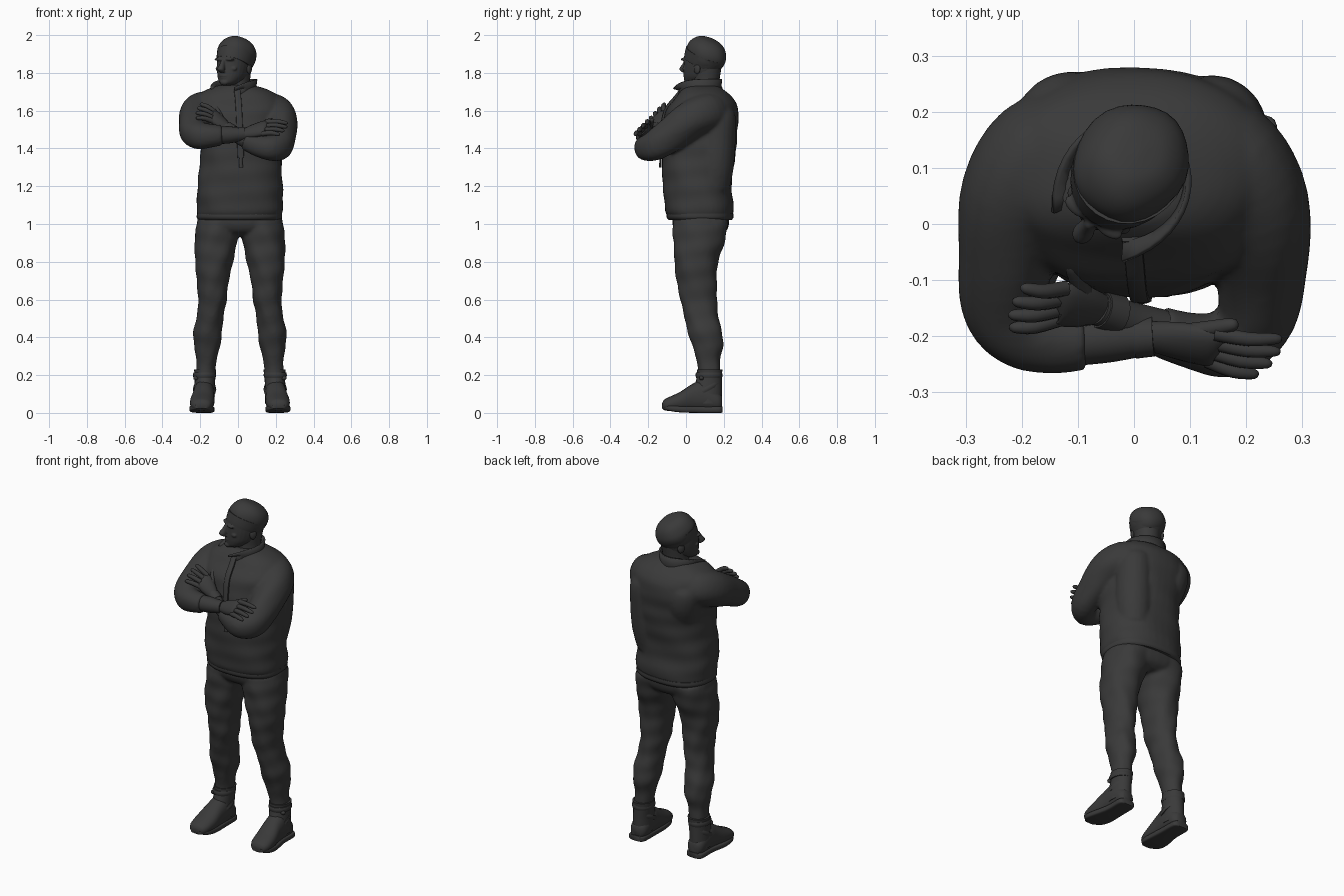
import bpy, bmesh, math
from mathutils import Vector, Matrix

default = bpy.data.objects.get("Cube")
if default:
    bpy.data.objects.remove(default)

X, Y, Z = Vector((1, 0, 0)), Vector((0, 1, 0)), Vector((0, 0, 1))

charcoal = bpy.data.materials.new("charcoal")
charcoal.use_nodes = True
shade = (0.042, 0.042, 0.042, 1)
charcoal.diffuse_color = shade
charcoal.node_tree.nodes["Principled BSDF"].inputs["Base Color"].default_value = shade


def select(objects):
    bpy.ops.object.select_all(action='DESELECT')
    for obj in objects:
        obj.select_set(True)
    bpy.context.view_layer.objects.active = objects[0]


def finish(name, bm, matrix=None):
    """Turn a bmesh into a smooth shaded object."""
    if matrix:
        bmesh.ops.transform(bm, matrix=matrix, verts=bm.verts)
    bmesh.ops.recalc_face_normals(bm, faces=bm.faces)
    mesh = bpy.data.meshes.new(name)
    bm.to_mesh(mesh)
    bm.free()
    mesh.materials.append(charcoal)
    obj = bpy.data.objects.new(name, mesh)
    bpy.context.collection.objects.link(obj)
    select([obj])
    bpy.ops.object.shade_smooth_by_angle(angle=math.radians(50))
    return obj


def fuse(name, objects, voxel=.01, iterations=4):
    """Join overlapping parts into one soft surface."""
    select(objects)
    bpy.ops.object.join()
    objects[0].name = name
    remesh = objects[0].modifiers.new("fuse", 'REMESH')
    remesh.mode = 'VOXEL'
    remesh.voxel_size = voxel
    remesh.use_smooth_shade = True
    soften = objects[0].modifiers.new("soften", 'SMOOTH')
    soften.iterations = iterations


def spline(stations, steps):
    """Catmull-Rom interpolation through centre and radii together."""
    pts = [Vector(s) for s in stations]
    out = []
    for i in range(len(pts) - 1):
        a, b, c, d = pts[max(i - 1, 0)], pts[i], pts[i + 1], pts[min(i + 2, len(pts) - 1)]
        for k in range(steps):
            t = k / steps
            out.append(b + (c - a) * t / 2 + (a * 2 - b * 5 + c * 4 - d) * t * t / 2
                       + (b * 3 - a - c * 3 + d) * t ** 3 / 2)
    return out + [pts[-1]]


def loft(name, stations, ref=X, axis=None, power=2, sides=20, steps=4, fold=0, matrix=None):
    """Skin through stations (x, y, z, radius along ref, other radius); fold adds cloth creases."""
    rows = spline(stations, steps)
    centres = [Vector(r[:3]) for r in rows]
    bm = bmesh.new()
    rings = []
    for i, row in enumerate(rows):
        t = axis or (centres[min(i + 1, len(rows) - 1)] - centres[max(i - 1, 0)]).normalized()
        u = (ref - t * ref.dot(t)).normalized()
        v = t.cross(u)
        ring = []
        for k in range(sides):
            a = math.tau * k / sides
            c, s = math.cos(a), math.sin(a)
            crease = 1 + fold * math.sin(a * 2 + row[2] * 41) * math.sin(a * 3 - row[2] * 17)
            c = math.copysign(abs(c) ** (2 / power), c) * crease
            s = math.copysign(abs(s) ** (2 / power), s) * crease
            ring.append(bm.verts.new(centres[i] + u * c * max(row[3], .001) + v * s * max(row[4], .001)))
        rings.append(ring)
    for low, high in zip(rings, rings[1:]):
        for k in range(sides):
            n = (k + 1) % sides
            bm.faces.new((low[k], low[n], high[n], high[k]))
    bm.faces.new(rings[0])
    bm.faces.new(rings[-1])
    return finish(name, bm, matrix)


def blob(name, centre, radii, matrix=None):
    bm = bmesh.new()
    bmesh.ops.create_uvsphere(bm, u_segments=16, v_segments=10, radius=1,
                              matrix=Matrix.Translation(centre) @ Matrix.Diagonal((*radii, 1)))
    return finish(name, bm, matrix)


def hand(name, wrist, knuckles, tips, thumb):
    """Palm, four fingers and a thumb; knuckles and tips are (top, bottom) pairs."""
    wrist, thumb = Vector(wrist), Vector(thumb)
    (k0, k1), (t0, t1) = [tuple(map(Vector, pair)) for pair in (knuckles, tips)]
    middle = (k0 + k1) / 2
    across = (k1 - k0).normalized()
    palm = [(*wrist, .03, .024), (*wrist.lerp(middle, .5), .043, .025),
            (*middle, .047, .021), (*middle.lerp((t0 + t1) / 2, .15), .036, .01)]
    loft(name + "_palm", palm, ref=across, sides=14)
    for i, finger in enumerate(("index", "middle", "ring", "little")):
        base, tip = k0.lerp(k1, i / 3), t0.lerp(t1, i / 3)
        tip += (tip - base) * .2 * math.sin(math.pi * (i + .5) / 4)
        bend = base.lerp(tip, .5) + Vector((0, -.005, .006))
        loft(f"{name}_{finger}_finger",
             [(*base, .014, .014), (*bend, .013, .013), (*base.lerp(tip, .9), .01, .01), (*tip, .004, .004)],
             ref=across, sides=10, steps=3)
    root = wrist.lerp(k0, .35)
    loft(name + "_thumb", [(*root, .018, .018), (*root.lerp(thumb, .55), .015, .015),
                           (*root.lerp(thumb, .92), .012, .012), (*thumb, .003, .003)],
         ref=across, sides=10, steps=3)


# Jacket with crossed sleeves and broad shoulder blades
jacket = [(.01, .075, 1.04, .222, .172), (.01, .07, 1.08, .228, .182), (.01, .06, 1.2, .226, .182),
          (.015, .065, 1.35, .214, .194), (.01, .072, 1.48, .216, .201), (.005, .085, 1.6, .236, .192),
          (0, .095, 1.67, .222, .15), (-.005, .09, 1.71, .165, .112), (-.01, .085, 1.735, .09, .08)]
right_arm = [(-.1, .15, 1.6, .09, .1), (-.165, .118, 1.6, .104, .109), (-.212, .05, 1.58, .103, .099),
             (-.228, -.05, 1.535, .089, .085), (-.232, -.14, 1.488, .078, .079), (-.2, -.19, 1.468, .073, .069),
             (-.14, -.208, 1.468, .062, .06), (-.085, -.208, 1.47, .054, .052)]
left_arm = [(.11, .15, 1.59, .1, .1), (.17, .105, 1.588, .108, .108), (.215, .03, 1.555, .102, .1),
            (.226, -.07, 1.48, .092, .083), (.22, -.16, 1.418, .082, .072), (.17, -.213, 1.402, .068, .062),
            (.1, -.208, 1.415, .057, .05), (.04, -.19, 1.44, .049, .045)]
fuse("jacket", [
    loft("jacket_body", jacket, axis=Z, power=2.4, sides=40, steps=8, fold=.018),
    loft("left_blade", [(.12, .14, 1.18, .09, .09), (.132, .153, 1.3, .1, .1), (.137, .163, 1.45, .1, .1),
                        (.135, .165, 1.58, .096, .096), (.1, .14, 1.66, .07, .07)], axis=Z),
    loft("right_blade", [(-.09, .14, 1.4, .09, .09), (-.105, .168, 1.5, .1, .1),
                         (-.115, .165, 1.6, .1, .1), (-.1, .14, 1.66, .07, .07)], axis=Z),
    loft("right_sleeve", right_arm, ref=Z, sides=24, fold=.025),
    loft("left_sleeve", left_arm, ref=Z, sides=24, fold=.025)])
loft("jacket_hem", [(.01, .075, 1.022, .216, .168), (.01, .075, 1.035, .226, .177), (.01, .075, 1.055, .225, .177)],
     axis=Z, power=2.4, sides=40, steps=3, fold=.012)
placket = [(x, y - ry - .003, z, .017, .008) for x, y, z, rx, ry in jacket if 1.3 < z < 1.72]
loft("zip_placket", placket, power=4, sides=12)
loft("zip_pull", [(.015, -.134, 1.35, .008, .006), (.015, -.137, 1.3, .011, .006)], sides=8)

# Trousers: seat and both legs in one, with boots below
trousers = [loft("trouser_seat", [(.01, .085, .935, .09, .09), (.01, .08, .96, .18, .132), (.01, .078, 1.0, .227, .15),
                                  (.01, .078, 1.05, .215, .15)], axis=Z, power=2.4, sides=28)]
leg = [(.115, .078, 1.02, .11, .147), (.123, .072, .93, .114, .14), (.138, .054, .8, .101, .116),
       (.143, .058, .7, .085, .107), (.145, .066, .6, .076, .098), (.157, .08, .52, .071, .091),
       (.17, .1, .43, .076, .091), (.172, .114, .36, .07, .083), (.178, .118, .28, .054, .063),
       (.182, .124, .2, .05, .058)]
for name, side in (("left", 1), ("right", -1)):
    mirror = Matrix.Translation((.01, 0, 0)) @ Matrix.Diagonal((side, 1, 1, 1))
    trousers.append(loft(name + "_leg", leg, axis=Z, power=2.1, sides=28, steps=8, fold=.04, matrix=mirror))
    loft(name + "_boot_shaft", [(.19, .115, .05, .056, .075), (.188, .116, .13, .054, .074),
                                (.184, .124, .19, .055, .066), (.184, .126, .23, .059, .067)],
         axis=Z, matrix=mirror)
    loft(name + "_boot_foot", [(.192, .19, .055, .03, .035), (.19, .165, .062, .05, .052),
                               (.19, .09, .088, .057, .082), (.193, .035, .08, .058, .074),
                               (.199, -.03, .06, .064, .052), (.203, -.085, .048, .06, .038),
                               (.204, -.115, .042, .046, .028), (.204, -.126, .038, .024, .014)],
         axis=-Y, power=2.3, matrix=mirror)
    # Sole rises slightly at the toe
    loft(name + "_boot_sole", [(.194, .194, .018, .03, .016), (.193, .175, .017, .052, .017),
                               (.192, .08, .017, .054, .017), (.2, -.02, .019, .065, .017),
                               (.204, -.085, .026, .06, .016), (.204, -.126, .033, .03, .011)],
         axis=-Y, power=5, sides=24, matrix=mirror)
    # Ankle straps with buckles
    for label, y, z, tilt, depth in (("upper", .122, .2, 0, .072), ("lower", .108, .125, .5, .086)):
        axis = Vector((0, -tilt, 1)).normalized()
        band = [(.187, y, z + dz, .062 - trim, depth - trim) for dz, trim in ((-.014, .004), (0, 0), (.014, .004))]
        loft(f"{name}_{label}_strap", band, axis=axis, steps=2, matrix=mirror)
        blob(f"{name}_{label}_buckle", (.233, y - .04, z - .015), (.014, .012, .012), mirror)
fuse("trousers", trousers)

# Bare forearms, wrist bands and hands
loft("right_forearm", [(-.11, -.208, 1.47, .047, .045), (-.04, -.203, 1.472, .044, .043), (.035, -.2, 1.477, .032, .032)], ref=Z)
loft("left_forearm", [(.07, -.198, 1.43, .043, .041), (0, -.176, 1.465, .038, .036), (-.065, -.15, 1.515, .03, .03)], ref=Z)
loft("right_wrist_band", [(.002, -.202, 1.475, .039, .038), (.035, -.2, 1.477, .036, .036)], ref=Z, steps=1)
loft("left_wrist_band", [(-.03, -.162, 1.488, .038, .037), (-.06, -.152, 1.51, .035, .034)], ref=Z, steps=1)
hand("right_hand", (.03, -.2, 1.477), ((.145, -.195, 1.538), (.13, -.243, 1.478)),
     ((.255, -.205, 1.535), (.215, -.268, 1.475)), (.185, -.178, 1.555))
hand("left_hand", (-.06, -.152, 1.51), ((-.122, -.115, 1.592), (-.135, -.17, 1.545)),
     ((-.195, -.115, 1.635), (-.215, -.185, 1.562)), (-.115, -.068, 1.62))

# Head, turned towards the right shoulder
turn = Matrix.Translation((-.01, .1, 0)) @ Matrix.Rotation(math.radians(-35), 4, 'Z')
loft("neck", [(0, 0, 1.66, .08, .08), (0, .005, 1.74, .068, .073), (0, .008, 1.82, .072, .084)], axis=Z, matrix=turn)
face = [
    loft("skull", [(0, -.07, 1.733, .022, .024), (0, -.063, 1.747, .046, .055), (0, -.037, 1.775, .068, .085),
                   (0, -.02, 1.81, .078, .102), (0, -.012, 1.85, .083, .107), (0, -.004, 1.89, .083, .111),
                   (0, 0, 1.94, .07, .09)], axis=Z, power=2.2, sides=28, matrix=turn),
    loft("nose", [(0, -.114, 1.872, .011, .014), (0, -.126, 1.848, .013, .017), (0, -.141, 1.82, .019, .022),
                  (0, -.13, 1.803, .015, .014)], axis=Z, sides=12, matrix=turn),
    blob("upper_lip", (0, -.115, 1.785), (.027, .012, .007), turn),
    blob("lower_lip", (0, -.113, 1.772), (.023, .012, .007), turn),
    blob("chin", (0, -.109, 1.75), (.026, .021, .017), turn)]
for name, side in (("left", 1), ("right", -1)):
    face.append(blob(name + "_brow", (side * .032, -.108, 1.872), (.03, .016, .009), turn))
    face.append(blob(name + "_cheek", (side * .043, -.092, 1.822), (.024, .016, .014), turn))
    blob(name + "_ear", (side * .081, .006, 1.822), (.01, .02, .028), turn)
fuse("face", face, voxel=.004, iterations=3)

# Knitted cap, slouching at the back and lower at the nape
tip = Matrix.Translation((0, 0, 1.9)) @ Matrix.Rotation(math.radians(-24), 4, 'X') @ Matrix.Translation((0, 0, -1.9))
loft("cap_crown", [(0, .005, 1.855, .09, .102), (0, .008, 1.885, .098, .112), (0, .01, 1.92, .098, .112),
                   (0, .006, 1.957, .082, .092), (0, .002, 1.981, .05, .056), (0, 0, 1.988, .006, .007)],
     axis=Z, sides=28, fold=.03, matrix=turn @ tip)
loft("cap_band", [(0, .002, 1.843, .089, .104), (0, .004, 1.862, .094, .11), (0, .006, 1.9, .1, .116)],
     axis=Z, sides=28, steps=2, matrix=turn @ tip)

# Open stand-up collar with two flared points
bm = bmesh.new()
count = 28
rows = []
for i in range(count + 1):
    angle = math.radians(-150 + 300 * i / count)
    flare = abs(i / count * 2 - 1) ** 4
    direction = Vector((math.sin(angle), math.cos(angle), 0))
    rows.append([bm.verts.new(direction * (r + f * flare) + Z * (z - drop * flare))
                 for r, f, z, drop in ((.115, 0, 1.69, .02), (.098, .012, 1.73, .02), (.102, .043, 1.768, .045))])
for a, b in zip(rows, rows[1:]):
    for k in range(2):
        bm.faces.new((a[k], b[k], b[k + 1], a[k + 1]))
collar = finish("collar", bm, Matrix.Translation((0, -.02, 0)) @ turn)
thick = collar.modifiers.new("thickness", 'SOLIDIFY')
thick.thickness = .01
